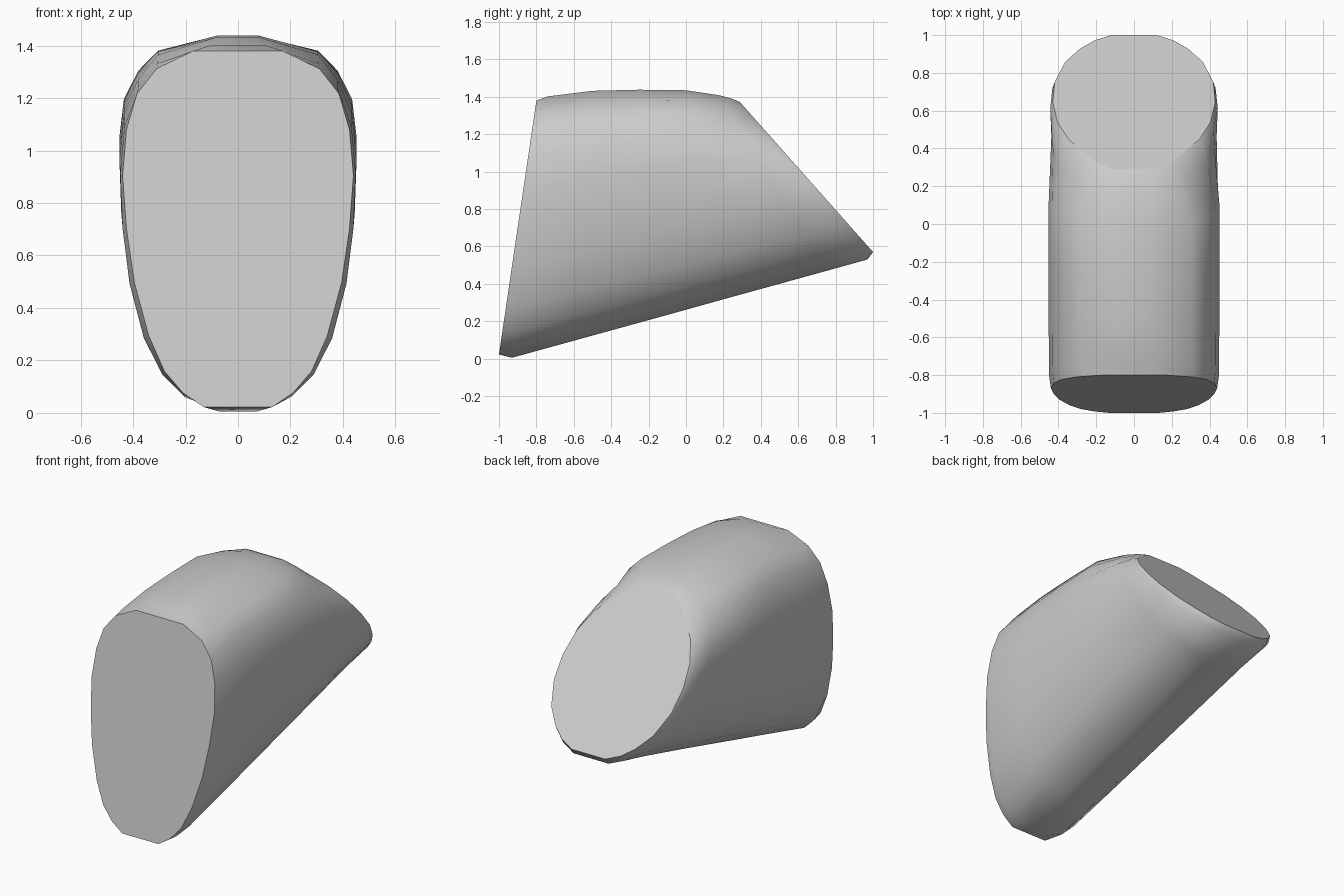
import bpy
import bmesh

cube = bpy.data.objects.get("Cube")
if cube:
    bpy.data.objects.remove(cube, do_unlink=True)

# Half-width outlines, sampled at shared fractions from bottom to top
HEIGHTS = [0, .04, .1, .2, .35, .5, .65, .78, .88, .95, 1]
FRONT = [.13, .21, .28, .34, .395, .425, .44, .425, .385, .31, .17]
BODY = [.05, .20, .29, .365, .42, .445, .452, .435, .38, .305, .08]
BACK = [.12, .21, .285, .365, .42, .43, .405, .345, .255, .19, .12]


def mix(a, b, f):
    return [p + (q - p) * f for p, q in zip(a, b)]


# Each section: bottom (y, z), top (y, z), outline
SECTIONS = [
    ((-1, .022), (-.8, 1.38), FRONT),
    ((-.93, .005), (-.74, 1.402), mix(FRONT, BODY, .75)),
    ((-.6, .096), (-.5, 1.432), BODY),
    ((-.15, .22), (-.25, 1.438), BODY),
    ((.3, .345), (0, 1.435), BODY),
    ((.75, .469), (.18, 1.408), mix(BODY, BACK, .5)),
    ((.97, .53), (.255, 1.387), [w + .012 for w in mix(BODY, BACK, .9)]),
    ((1, .57), (.29, 1.37), BACK),
]


def add_ring(bm, bottom, top, widths):
    right, left = [], []
    for t, w in zip(HEIGHTS, widths):
        y, z = mix(bottom, top, t)
        right.append(bm.verts.new((-w, y, z)))
        left.append(bm.verts.new((w, y, z)))
    return left + right[::-1]


# Lofted body with flat end caps
bm = bmesh.new()
rings = [add_ring(bm, *s) for s in SECTIONS]
n = len(rings[0])
for a, b in zip(rings, rings[1:]):
    for i in range(n):
        j = (i + 1) % n
        face = bm.faces.new((a[i], a[j], b[j], b[i]))
        face.smooth = True
caps = [bm.faces.new(rings[0]), bm.faces.new(rings[-1])]
for cap in caps:
    cap.smooth = False
    for edge in cap.edges:
        edge.smooth = False
bmesh.ops.recalc_face_normals(bm, faces=bm.faces[:])
mesh = bpy.data.meshes.new("tapered_body")
bm.to_mesh(mesh)
bm.free()

# Plain grey material
grey = bpy.data.materials.new("light_grey")
grey.use_nodes = True
color = (.6, .6, .6, 1)
grey.diffuse_color = color
for node in grey.node_tree.nodes:
    if node.type == 'BSDF_PRINCIPLED':
        node.inputs["Base Color"].default_value = color
mesh.materials.append(grey)

body = bpy.data.objects.new("tapered_body", mesh)
bpy.context.scene.collection.objects.link(body)
